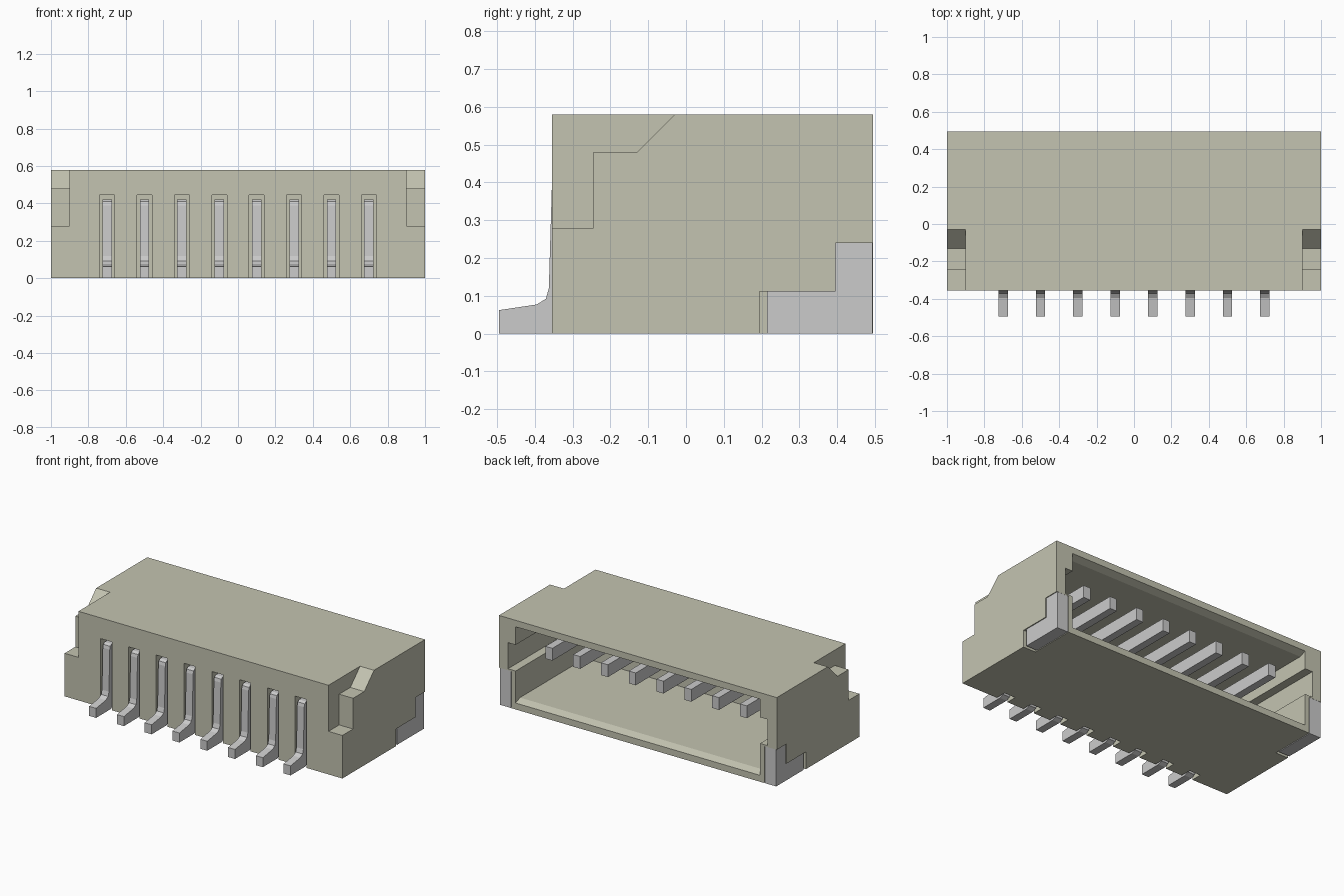
import bpy, bmesh

cube = bpy.data.objects.get("Cube")
if cube:
    bpy.data.objects.remove(cube, do_unlink=True)


def material(name, rgb):
    m = bpy.data.materials.new(name)
    m.diffuse_color = (*rgb, 1)
    m.use_nodes = True
    bsdf = next(n for n in m.node_tree.nodes if n.type == 'BSDF_PRINCIPLED')
    bsdf.inputs["Base Color"].default_value = (*rgb, 1)
    return m


cream = material("cream_plastic", (0.55, 0.55, 0.44))
metal = material("grey_metal", (0.60, 0.60, 0.60))


def prism(name, profile, x0, x1, mat=cream):
    """Extrude a (y, z) outline along x from x0 to x1."""
    bm = bmesh.new()
    face = bm.faces.new([bm.verts.new((x0, y, z)) for y, z in profile])
    ext = bmesh.ops.extrude_face_region(bm, geom=[face])
    verts = [g for g in ext["geom"] if isinstance(g, bmesh.types.BMVert)]
    bmesh.ops.translate(bm, verts=verts, vec=(x1 - x0, 0, 0))
    bmesh.ops.recalc_face_normals(bm, faces=bm.faces)
    me = bpy.data.meshes.new(name)
    bm.to_mesh(me)
    bm.free()
    me.materials.append(mat)
    ob = bpy.data.objects.new(name, me)
    bpy.context.collection.objects.link(ob)
    return ob


def rect(y0, y1, z0, z1):
    return [(y0, z0), (y1, z0), (y1, z1), (y0, z1)]


def cut(target, profile, x0, x1):
    """Subtract a prism from the target and discard the cutter."""
    cutter = prism("cutter", profile, x0, x1)
    cutter.hide_render = True
    mod = target.modifiers.new("cut", 'BOOLEAN')
    mod.operation = 'DIFFERENCE'
    mod.solver = 'EXACT'
    mod.object = cutter
    bpy.context.view_layer.objects.active = target
    bpy.ops.object.modifier_apply(modifier=mod.name)
    bpy.data.objects.remove(cutter, do_unlink=True)


FRONT, BACK, TOP = -0.355, 0.495, 0.58
housing = prism("housing", rect(FRONT, BACK, 0, TOP), -1, 1)

# Rear socket, flared at the top and bottom of its mouth
socket = [(-0.22, 0.06), (0.45, 0.06), (0.505, 0.038),
          (0.505, 0.542), (0.45, 0.52), (-0.22, 0.52)]
cut(housing, socket, -0.88, 0.88)

# Stepped front corners, guide grooves and tab recesses on both ends
notch = [(-0.5, 0.28), (-0.245, 0.28), (-0.245, 0.48), (-0.13, 0.48),
         (0.0, 0.61), (-0.5, 0.61)]
recess = [(0.195, -0.1), (0.6, -0.1), (0.6, 0.24), (0.395, 0.24),
          (0.395, 0.112), (0.195, 0.112)]
for s in (-1, 1):
    cut(housing, notch, s * 0.9, s * 1.1)
    cut(housing, rect(-0.1, 0.6, 0.25, 0.42), s * 0.8, s * 0.935)
    cut(housing, recess, s * 0.91, s * 1.1)

# Solder tabs on the ends
tab = [(0.215, 0), (0.494, 0), (0.494, 0.24), (0.396, 0.24),
       (0.396, 0.111), (0.215, 0.111)]
for side, s in (("left", 1), ("right", -1)):
    prism(side + "_solder_tab", tab, s * 0.915, s * 0.995, metal)

# Bent contacts, each in its own front slot
contact = [(-0.495, 0.0), (-0.345, 0.0), (-0.318, 0.012), (-0.305, 0.04),
           (-0.295, 0.34), (0.41, 0.34), (0.41, 0.42), (-0.335, 0.42),
           (-0.35, 0.41), (-0.355, 0.39), (-0.363, 0.12), (-0.371, 0.092),
           (-0.395, 0.077), (-0.495, 0.062)]
for i in range(8):
    x = -0.7 + 0.2 * i
    cut(housing, rect(-0.5, -0.285, -0.1, 0.445), x - 0.04, x + 0.04)
    prism(f"contact_{i + 1}", contact, x - 0.025, x + 0.025, metal)
